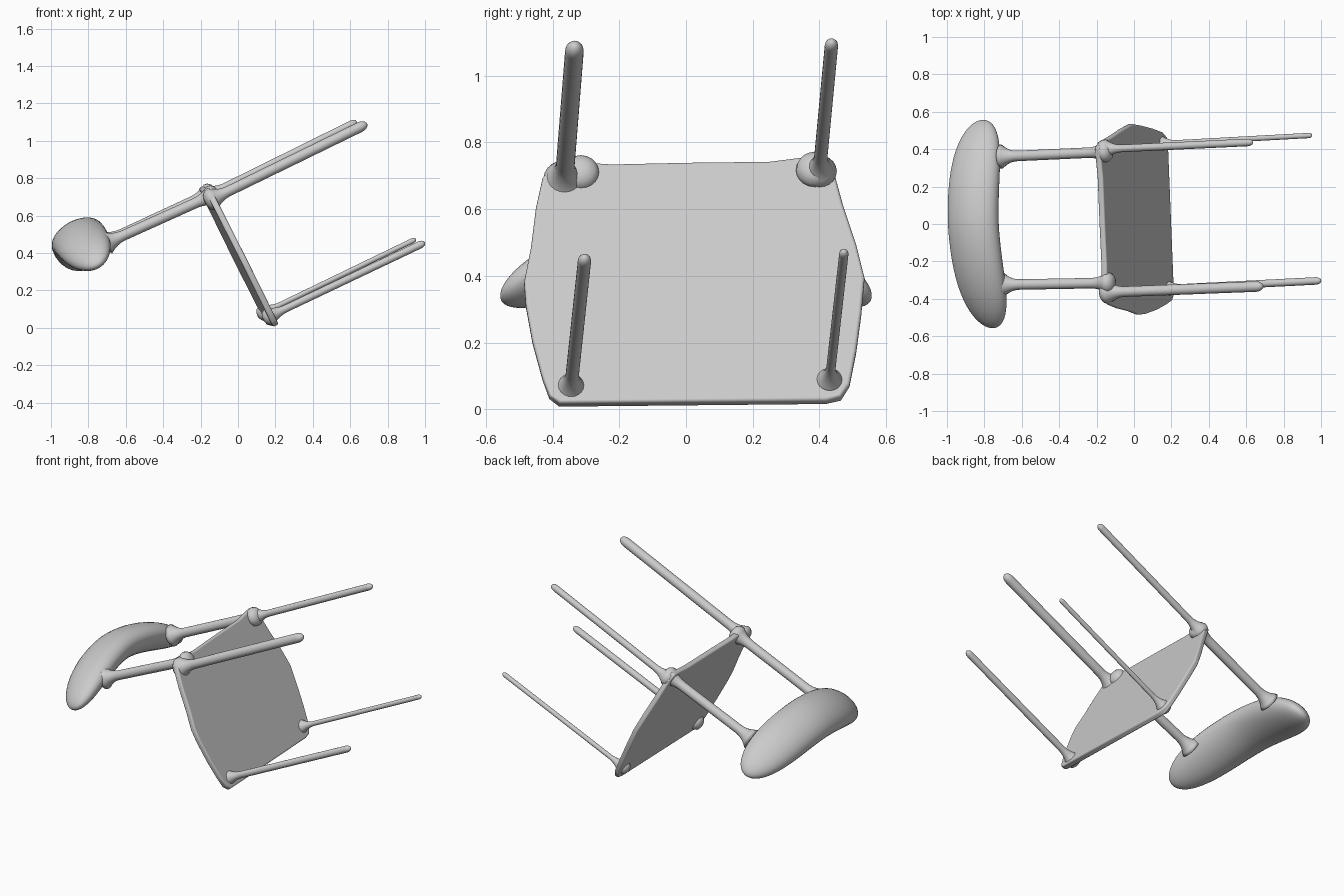
import bpy, bmesh, math
from mathutils import Vector

if "Cube" in bpy.data.objects:
    bpy.data.objects.remove(bpy.data.objects["Cube"])

grey = bpy.data.materials.new("light grey")
grey.diffuse_color = (0.6, 0.6, 0.6, 1)
grey.use_nodes = True
grey.node_tree.nodes["Principled BSDF"].inputs["Base Color"].default_value = grey.diffuse_color

UP = Vector((0.88, 0, 0.47))      # along the legs
FWD = Vector((0.47, 0, -0.88))    # across the seat


def finish(name, bm):
    bmesh.ops.recalc_face_normals(bm, faces=bm.faces)
    mesh = bpy.data.meshes.new(name)
    bm.to_mesh(mesh)
    bm.free()
    ob = bpy.data.objects.new(name, mesh)
    bpy.context.collection.objects.link(ob)
    mesh.materials.append(grey)
    for p in mesh.polygons:
        p.use_smooth = True
    return ob


def loft(name, rings):
    """Skin a row of rings of equal size and close both ends."""
    bm = bmesh.new()
    rows = [[bm.verts.new(p) for p in r] for r in rings]
    n = len(rows[0])
    for a, b in zip(rows, rows[1:]):
        for i in range(n):
            j = (i + 1) % n
            bm.faces.new((a[i], a[j], b[j], b[i]))
    bm.faces.new(rows[0])
    bm.faces.new(rows[-1])
    return finish(name, bm)


def rod(name, start, end, r, flare, end_flare=0):
    """Round rod that swells where it joins and has a rounded free tip."""
    a, b = Vector(start), Vector(end)
    axis = b - a
    length = axis.length
    axis.normalize()
    u = axis.cross(Vector((0, 1, 0))).normalized()
    v = axis.cross(u)
    prof = [(-0.045, flare * 0.3), (-0.037, flare * 0.7), (-0.02, flare * 0.95), (0, flare)]
    for k in range(1, 7):
        prof.append((0.016 * k, r + (flare - r) * (1 - k / 6) ** 2.2))
    if end_flare:
        prof += [(length - 0.1 + 0.0167 * k, r + (end_flare - r) * (k / 6) ** 2.2) for k in range(7)]
    else:
        prof += [(length - r * 1.5 * (1 - math.sin(t)), r * math.cos(t))
                 for t in (math.radians(d) for d in (0, 20, 40, 60, 75, 85))]
    rings = []
    for d, rad in prof:
        rings.append([a + axis * d + (u * math.cos(t) + v * math.sin(t)) * rad
                      for t in (2 * math.pi * i / 20 for i in range(20))])
    return loft(name, rings)


# Seat: thin slanted panel with bowed sides, outline given as (y, z)
outline = [(-0.38, 0.012), (-0.41, 0.035), (-0.43, 0.09), (-0.46, 0.2), (-0.48, 0.31), (-0.485, 0.38),
           (-0.465, 0.48), (-0.45, 0.6), (-0.43, 0.69), (-0.40, 0.73), (-0.35, 0.738), (-0.22, 0.73),
           (0.0, 0.735), (0.25, 0.738), (0.36, 0.752), (0.41, 0.755), (0.44, 0.72), (0.47, 0.61),
           (0.51, 0.49), (0.535, 0.39), (0.525, 0.28), (0.51, 0.17), (0.49, 0.07), (0.465, 0.03),
           (0.42, 0.02)]
bm = bmesh.new()
bm.faces.new([bm.verts.new((0.18 - 0.5 * (z - 0.03) - 0.035 * y, y, z)) for y, z in outline])
seat = finish("seat", bm)
solid = seat.modifiers.new("thickness", "SOLIDIFY")
solid.thickness = 0.034
solid.offset = 0
bevel = seat.modifiers.new("soft_edge", "BEVEL")
bevel.width = 0.011
bevel.segments = 3
bevel.limit_method = "ANGLE"
bevel.angle_limit = math.radians(50)
bevel.harden_normals = True

# Legs
rod("upper_front_leg", (-0.135, -0.365, 0.69), (0.69, -0.333, 1.092), 0.028, 0.062)
rod("upper_back_leg", (-0.15, 0.40, 0.715), (0.635, 0.437, 1.103), 0.020, 0.052)
rod("lower_front_leg", (0.175, -0.345, 0.065), (1.0, -0.303, 0.457), 0.020, 0.048)
rod("lower_back_leg", (0.145, 0.43, 0.085), (0.952, 0.474, 0.475), 0.014, 0.044)

# Posts joining the seat to the backrest
rod("front_post", (-0.145, -0.315, 0.705), (-0.70, -0.325, 0.455), 0.028, 0.056, 0.065)
rod("back_post", (-0.16, 0.385, 0.715), (-0.71, 0.36, 0.46), 0.028, 0.056, 0.065)

# Backrest: thick bowed pad, oval in section and rounded at both ends
rings = []
N = 40
for k in range(N + 1):
    t = math.pi * (0.015 + 0.97 * k / N)
    y = -0.557 * math.cos(t)
    s = abs(y) / 0.557
    size = (1 - s ** 4) ** 0.5
    centre = UP * -0.53 + FWD * (-0.835 + 0.165 * s ** 1.8) + Vector((-0.045 * y, y, 0))
    rings.append([centre + UP * (0.147 * size * math.cos(q)) + FWD * (0.09 * size * math.sin(q))
                  for q in (2 * math.pi * i / 32 for i in range(32))])
loft("backrest", rings)
